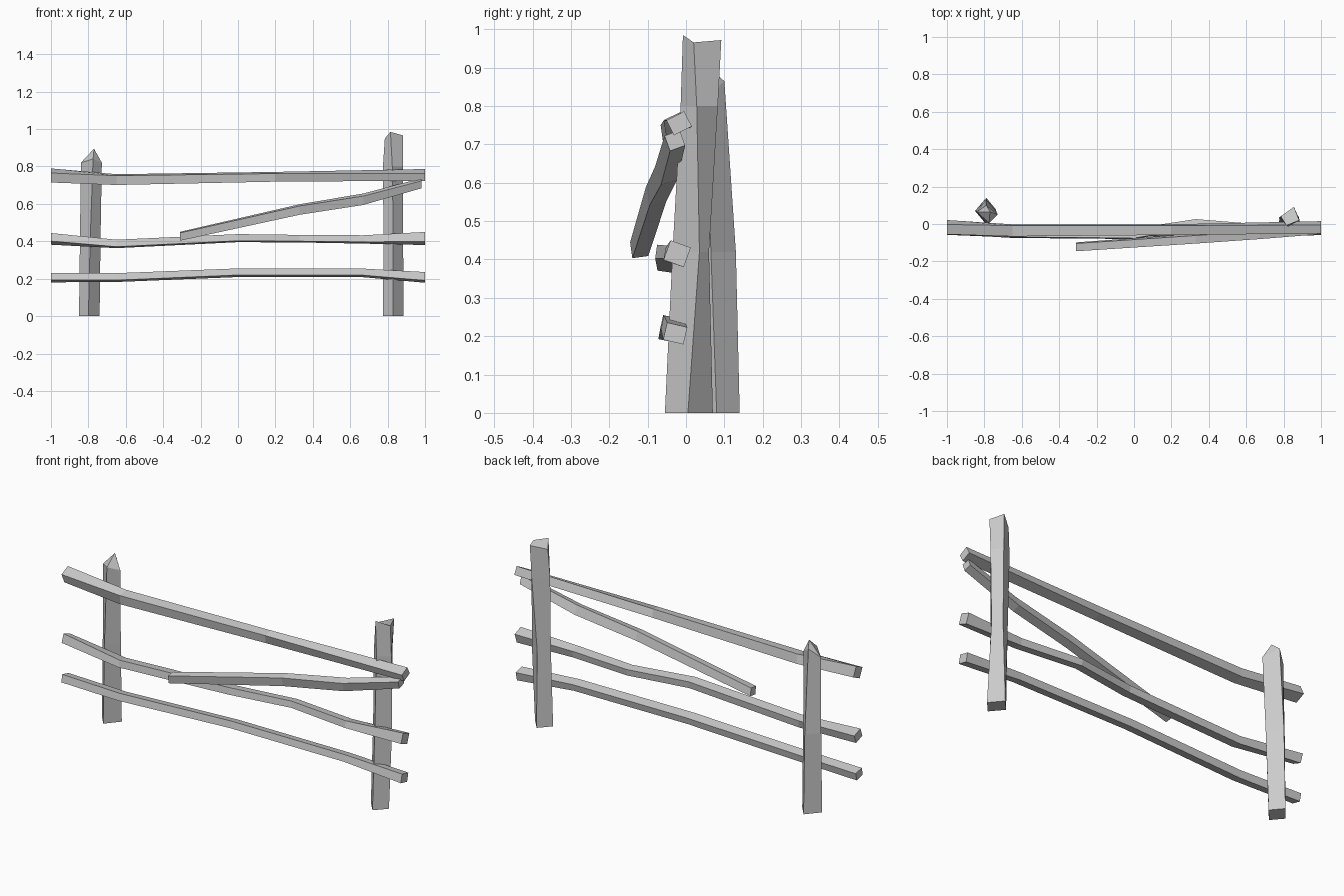
import bpy, bmesh
from math import cos, sin, radians


def loft(name, rings, apex=None):
    """Skin four-sided rings into a closed flat-faced solid, optionally pointed."""
    bm = bmesh.new()
    vs = [[bm.verts.new(p) for p in ring] for ring in rings]
    for a, b in zip(vs, vs[1:]):
        for i in range(4):
            j = (i + 1) % 4
            bm.faces.new((a[i], a[j], b[j], b[i]))
    bm.faces.new(vs[0][::-1])
    if apex:
        tip = bm.verts.new(apex)
        for i in range(4):
            bm.faces.new((vs[-1][i], vs[-1][(i + 1) % 4], tip))
    else:
        bm.faces.new(vs[-1])
    bmesh.ops.recalc_face_normals(bm, faces=bm.faces)
    mesh = bpy.data.meshes.new(name)
    bm.to_mesh(mesh)
    bm.free()
    obj = bpy.data.objects.new(name, mesh)
    bpy.context.collection.objects.link(obj)
    return obj


def rail(name, stations):
    """Each station: x, y, z, half width, half height, roll in degrees."""
    rings = []
    for x, y, z, w, h, roll in stations:
        c, s = cos(radians(roll)), sin(radians(roll))
        rings.append([(x, y + u * w * c - v * h * s, z + u * w * s + v * h * c)
                      for u, v in ((-1, -1), (1, -1), (1, 1), (-1, 1))])
    return loft(name, rings)


# Posts: rings run left, front, right, back
loft("left_post", [
    [(-.85, .07, 0), (-.80, .01, 0), (-.74, .08, 0), (-.79, .14, 0)],
    [(-.845, .07, .42), (-.79, .005, .42), (-.735, .065, .42), (-.79, .13, .42)],
    [(-.84, .065, .82), (-.775, .005, .84), (-.728, .05, .82), (-.79, .10, .865)],
], apex=(-.77, .065, .895))

loft("right_post", [
    [(.775, .01, 0), (.83, -.055, 0), (.885, .005, 0), (.83, .07, 0)],
    [(.778, .025, .42), (.83, -.035, .42), (.883, .035, .42), (.835, .06, .42)],
    [(.775, .035, .80), (.825, -.014, .80), (.883, .028, .80), (.85, .083, .80)],
    [(.785, .04, .95), (.815, -.008, .985), (.883, .02, .966), (.855, .092, .972)],
])

# Long horizontal rails
rail("top_rail", [
    (-1, -.017, .752, .029, .028, 25),
    (-.65, -.034, .73, .029, .025, 8),
    (.2, -.03, .745, .025, .022, 10),
    (1, -.018, .755, .026, .022, 27),
])
rail("middle_rail", [
    (-1, -.02, .413, .028, .023, -20),
    (-.65, -.045, .386, .027, .019, -8),
    (0, -.052, .417, .026, .018, -8),
    (.33, .0, .414, .024, .017, -8),
    (.67, -.03, .41, .026, .018, -10),
    (1, -.023, .415, .028, .027, -20),
])
rail("bottom_rail", [
    (-1, -.028, .206, .026, .02, -13),
    (-.65, -.043, .206, .026, .019, -11),
    (0, -.038, .232, .026, .018, -12),
    (.67, -.036, .231, .026, .018, -12),
    (1, -.028, .207, .027, .023, -13),
])

# Fallen rail leaning diagonally across the front
rail("fallen_rail", [
    (-.31, -.122, .427, .021, .021, 8),
    (.33, -.078, .57, .022, .024, 12),
    (.67, -.052, .625, .022, .025, 18),
    (.98, -.029, .71, .021, .021, 20),
])
